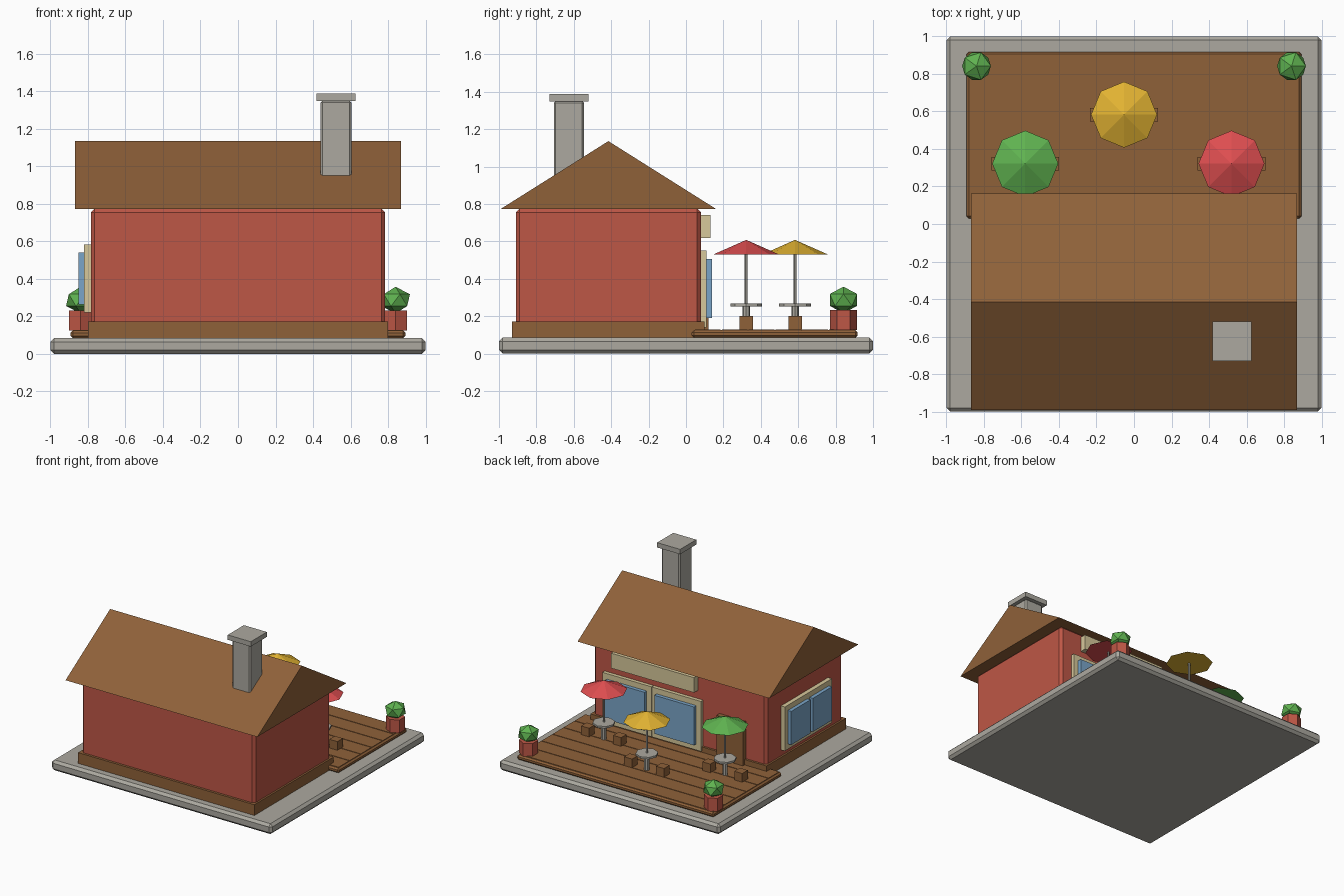
import bpy, bmesh
from mathutils import Matrix

if "Cube" in bpy.data.objects:
    bpy.data.objects.remove(bpy.data.objects["Cube"])


def mat(name, r, g, b):
    m = bpy.data.materials.new(name)
    lin = [((c / 255 + 0.055) / 1.055) ** 2.4 for c in (r, g, b)]
    m.diffuse_color = (*lin, 1)
    m.use_nodes = True
    m.node_tree.nodes["Principled BSDF"].inputs["Base Color"].default_value = m.diffuse_color
    return m


BROWN = mat("wood_brown", 143, 97, 57)
GREY = mat("stone_grey", 172, 169, 160)
BRICK = mat("brick_red", 190, 87, 70)
CREAM = mat("cream_trim", 215, 200, 155)
GLASS = mat("window_blue", 122, 165, 200)
GREEN = mat("leaf_green", 95, 178, 80)
YELLOW = mat("canopy_yellow", 225, 178, 50)
RED = mat("canopy_red", 222, 78, 80)


def finish(name, bm, material):
    bmesh.ops.recalc_face_normals(bm, faces=bm.faces)
    me = bpy.data.meshes.new(name)
    bm.to_mesh(me)
    bm.free()
    me.materials.append(material)
    ob = bpy.data.objects.new(name, me)
    bpy.context.collection.objects.link(ob)
    return ob


def box(name, x, y, z, material, bevel=0):
    """Box from (min, max) ranges, with optional chamfer."""
    bm = bmesh.new()
    size = [r[1] - r[0] for r in (x, y, z)]
    mid = [(r[0] + r[1]) / 2 for r in (x, y, z)]
    bmesh.ops.create_cube(bm, size=1, matrix=Matrix.Translation(mid) @ Matrix.Diagonal((*size, 1)))
    if bevel:
        bmesh.ops.bevel(bm, geom=bm.edges[:], offset=bevel, segments=1, affect='EDGES')
    return finish(name, bm, material)


def cone(name, x, y, z0, z1, r0, r1, sides, material):
    bm = bmesh.new()
    bmesh.ops.create_cone(bm, cap_ends=True, segments=sides, radius1=r0, radius2=r1, depth=z1 - z0,
                          matrix=Matrix.Translation((x, y, (z0 + z1) / 2)))
    bmesh.ops.remove_doubles(bm, verts=bm.verts, dist=1e-5)
    return finish(name, bm, material)


# ground slab and timber deck
box("ground_slab", (-1, 1), (-1, 1), (0, 0.085), GREY, 0.02)
box("deck", (-0.893, 0.893), (0.03, 0.918), (0.085, 0.125), BROWN, 0.012)
n = 6
pitch = 0.86 / n
for i in range(n):
    y = 0.045 + i * pitch
    box(f"deck_plank_{i}", (-0.88, 0.88), (y + 0.003, y + pitch - 0.003), (0.12, 0.129), BROWN)

# house body
box("foundation", (-0.80, 0.80), (-0.93, 0.098), (0.08, 0.173), BROWN)
box("house_walls", (-0.785, 0.785), (-0.91, 0.08), (0.15, 0.775), BRICK, 0.02)

# gable roof: triangular prism
bm = bmesh.new()
tri = [bm.verts.new((-0.87, y, z)) for y, z in ((-0.993, 0.772), (0.163, 0.772), (-0.415, 1.136))]
cap = bm.faces.new(tri)
ext = bmesh.ops.extrude_face_region(bm, geom=[cap], use_keep_orig=True)
bmesh.ops.translate(bm, vec=(1.74, 0, 0), verts=[v for v in ext["geom"] if isinstance(v, bmesh.types.BMVert)])
finish("roof", bm, BROWN)

# chimney
box("chimney", (0.44, 0.605), (-0.707, -0.545), (0.80, 1.35), GREY, 0.01)
box("chimney_cap", (0.418, 0.627), (-0.73, -0.521), (1.348, 1.388), GREY)

# terrace side: windows, door and blank board
for i, x in enumerate((0.46, 0.01)):
    box(f"terrace_window_frame_{i}", (x - 0.222, x + 0.222), (0.07, 0.11), (0.14, 0.55), CREAM)
    box(f"terrace_window_glass_{i}", (x - 0.18, x + 0.18), (0.10, 0.14), (0.19, 0.505), GLASS)
box("door", (-0.60, -0.36), (0.07, 0.12), (0.125, 0.48), BROWN)
box("board_above_windows", (-0.165, 0.59), (0.075, 0.13), (0.617, 0.74), CREAM)

# side window with two panes
box("side_window_frame", (-0.82, -0.775), (-0.72, -0.11), (0.222, 0.583), CREAM)
for i, y in enumerate((-0.275, -0.555)):
    box(f"side_window_glass_{i}", (-0.85, -0.81), (y - 0.125, y + 0.125), (0.265, 0.54), GLASS)

# tables with parasols and stools
for label, x, y, colour in (("green", -0.58, 0.322, GREEN), ("yellow", -0.053, 0.583, YELLOW), ("red", 0.52, 0.322, RED)):
    cone(f"{label}_table_pedestal", x, y, 0.125, 0.255, 0.02, 0.02, 8, GREY)
    cone(f"{label}_table_top", x, y, 0.252, 0.268, 0.085, 0.085, 8, GREY)
    cone(f"{label}_parasol_pole", x, y, 0.26, 0.58, 0.008, 0.008, 6, GREY)
    cone(f"{label}_parasol_canopy", x, y, 0.53, 0.608, 0.176, 0, 8, colour)
    for side in (-1, 1):
        sx = x + side * 0.145
        box(f"{label}_stool_{side}", (sx - 0.036, sx + 0.036), (y - 0.036, y + 0.036), (0.125, 0.2), BROWN)

# corner planters
for side in (-1, 1):
    x, y = side * 0.84, 0.842
    cone(f"planter_pot_{side}", x, y, 0.125, 0.233, 0.072, 0.072, 6, BRICK)
    bm = bmesh.new()
    bmesh.ops.create_icosphere(bm, subdivisions=1, radius=1,
                               matrix=Matrix.Translation((x, y, 0.287)) @ Matrix.Diagonal((0.086, 0.086, 0.071, 1)))
    finish(f"planter_bush_{side}", bm, GREEN)
